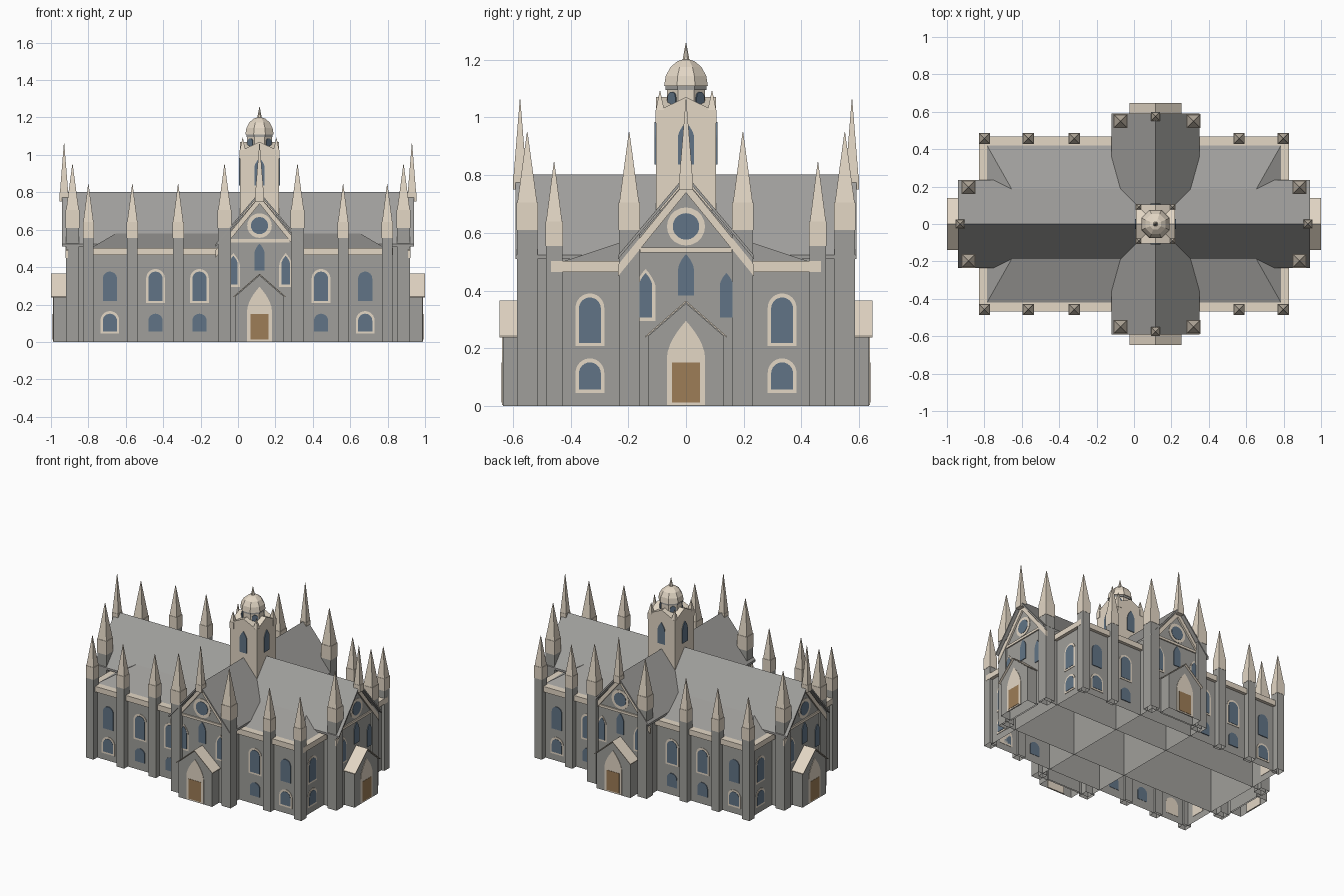
import bpy, bmesh, math
from mathutils import Matrix

cube = bpy.data.objects.get("Cube")
if cube:
    bpy.data.objects.remove(cube)


def material(name, rgb):
    m = bpy.data.materials.new(name)
    m.use_nodes = True
    m.diffuse_color = (*rgb, 1)
    m.node_tree.nodes["Principled BSDF"].inputs["Base Color"].default_value = (*rgb, 1)
    return m


STONE = material("grey stone", (0.35, 0.345, 0.325))
SLATE = material("grey slate", (0.355, 0.35, 0.335))
TRIM = material("pale sandstone", (0.77, 0.68, 0.56))
GLASS = material("blue glass", (0.12, 0.175, 0.24))
WOOD = material("brown wood", (0.34, 0.205, 0.095))
TX = 0.115          # centre of the transept and tower
ORIGIN = (0, 0, 0)  # x, y, angle


def finish(name, bm, mat, place=ORIGIN):
    bmesh.ops.recalc_face_normals(bm, faces=bm.faces)
    # Walls standing on the ground have no floor
    floor = [f for f in bm.faces if all(abs(v.co.z) < 0.0001 for v in f.verts)]
    bmesh.ops.delete(bm, geom=floor, context='FACES_ONLY')
    me = bpy.data.meshes.new(name)
    bm.to_mesh(me)
    bm.free()
    me.materials.append(mat)
    ob = bpy.data.objects.new(name, me)
    x, y, a = place
    ob.matrix_world = Matrix.Translation((x, y, 0)) @ Matrix.Rotation(math.radians(a), 4, 'Z')
    bpy.context.collection.objects.link(ob)
    return ob


def prism(name, pts, y0, y1, mat, place=ORIGIN):
    """Extrude an (x, z) outline from y0 to y1."""
    bm = bmesh.new()
    f = bm.faces.new([bm.verts.new((x, y0, z)) for x, z in pts])
    ext = bmesh.ops.extrude_face_region(bm, geom=[f])["geom"]
    for v in ext:
        if isinstance(v, bmesh.types.BMVert):
            v.co.y = y1
    return finish(name, bm, mat, place)


def frustum(name, x, y, z0, z1, low, high, mat):
    """Block with half sizes low at z0 and high at z1."""
    bm = bmesh.new()
    bmesh.ops.create_cube(bm, size=2)
    for v in bm.verts:
        hx, hy = high if v.co.z > 0 else low
        v.co = (v.co.x * hx, v.co.y * hy, z1 if v.co.z > 0 else z0)
    return finish(name, bm, mat, (x, y, 0))


def box(name, x, y, z0, z1, hx, hy, mat):
    return frustum(name, x, y, z0, z1, (hx, hy), (hx, hy), mat)


def lathe(name, x, y, profile, sides, mat):
    """Stack of regular polygons (radius, z), flat sides facing the axes."""
    bm = bmesh.new()
    rings = []
    for r, z in profile:
        angles = [2 * math.pi * (i + 0.5) / sides for i in range(sides)]
        rings.append([bm.verts.new((r * math.cos(a), r * math.sin(a), z)) for a in angles])
    for a, b in zip(rings, rings[1:]):
        for i in range(sides):
            j = (i + 1) % sides
            bm.faces.new((a[i], a[j], b[j], b[i]))
    bm.faces.new(rings[0])
    bm.faces.new(rings[-1])
    return finish(name, bm, mat, (x, y, 0))


def arch(u, z0, z1, w, pointed):
    """Outline of a round or pointed arch."""
    n = 6
    rise = w * 1.9 if pointed else w
    side = []
    for i in range(n):
        s = i / n
        if pointed:
            side.append((w * (1 - s ** 1.7), rise * s))
        else:
            side.append((w * math.cos(s * math.pi / 2), rise * math.sin(s * math.pi / 2)))
    spring = z1 - rise
    right = [(u + a, spring + b) for a, b in side]
    left = [(u - a, spring + b) for a, b in reversed(side)]
    return [(u - w, z0), (u + w, z0)] + right + [(u, z1)] + left


def window(name, u, z0, z1, w, pointed, framed, place):
    if framed:
        prism(name + "_frame", arch(u, z0, z1, w, pointed), 0.002, -0.003, TRIM, place)
    prism(name + "_glass", arch(u, z0 + 0.012, z1 - 0.014, w - 0.012, pointed), 0.002, -0.005, GLASS, place)


def disc(r, z, n=20):
    return [(r * math.cos(2 * math.pi * i / n), z + r * math.sin(2 * math.pi * i / n)) for i in range(n)]


def chevron(w, apex, eave, t):
    return [(-w, eave), (0, apex), (w, eave), (w, eave - t), (0, apex - t), (-w, eave - t)]


def spire(name, x, y, z0, z1, z2, h):
    """Square block with a tall pyramid."""
    box(name + "_block", x, y, z0, z1, h, h, TRIM)
    frustum(name + "_spire", x, y, z1, z2, (h * .92, h * .92), (0.001, 0.001), TRIM)


def buttress(name, x, y, z0, z1, z2, h):
    box(name + "_shaft", x, y, 0, z0, h * 0.95, h * 0.95, STONE)
    spire(name, x, y, z0, z1, z2, h)


# Aisles with parapet and low hipped roof
box("aisle_walls", 0, 0, 0, 0.47, 0.805, 0.445, STONE)
box("aisle_parapet", 0, 0, 0.465, 0.503, 0.828, 0.467, TRIM)
frustum("aisle_roof", 0, 0, 0.502, 0.582, (0.787, 0.422), (0.65, 0.18), SLATE)

# Nave and transept share one gabled section
GABLE = [(-0.205, 0), (0.205, 0), (0.205, 0.54), (0, 0.78), (-0.205, 0.54)]
for name, cx, half, over, turn in (("nave", 0, 0.91, 0.942, 90), ("transept", TX, 0.557, 0.59, 0)):
    prism(name + "_walls", GABLE, -half, half, STONE, (cx, 0, turn))
    prism(name + "_roof", chevron(0.235, 0.802, 0.523, 0.014), -over, over, SLATE, (cx, 0, turn))

# Gable fronts on all four arms
for side, x, y, turn in (("front", TX, -0.557, 0), ("back", TX, 0.557, 180),
                         ("left", 0.91, 0, 90), ("right", -0.91, 0, -90)):
    p = (x, y, turn)
    prism(side + "_gable_trim", chevron(0.235, 0.779, 0.49, 0.04), 0, -0.012, TRIM, p)
    prism(side + "_string_course", [(-.16, .532), (.16, .532), (.16, .549), (-.16, .549)], 0, -0.008, TRIM, p)
    prism(side + "_rose_frame", disc(0.066, 0.622), 0.002, -0.003, TRIM, p)
    prism(side + "_rose_glass", disc(0.046, 0.622), 0.002, -0.005, GLASS, p)
    window(side + "_centre_lancet", 0, 0.37, 0.54, 0.039, True, False, p)
    window(side + "_lancet_a", -0.14, 0.295, 0.475, 0.035, True, True, p)
    window(side + "_lancet_b", 0.14, 0.295, 0.475, 0.035, True, turn in (0, 180), p)
    # Porch
    porch = [(-0.13, 0), (0.13, 0), (0.13, 0.243), (0, 0.356), (-0.13, 0.243)]
    prism(side + "_porch", porch, 0.01, -0.077, STONE, p)
    prism(side + "_porch_roof", chevron(0.14, 0.365, 0.243, 0.006), 0.01, -0.09, TRIM, p)
    prism(side + "_door_surround", arch(0, 0.003, 0.295, 0.066, True), -0.07, -0.08, TRIM, p)
    prism(side + "_door", [(-.048, .012), (.048, .012), (.048, .15), (-.048, .15)], -0.075, -0.082, WOOD, p)

# Aisle windows
for side, s, turn in (("front", -1, 0), ("back", 1, 180)):
    for x in (-0.685, -0.441, -0.206, 0.444, 0.68):
        p = (x, s * 0.445, turn)
        outer = abs(x) > 0.6
        window(side + "_upper_window", 0, 0.207, 0.39, 0.05, False, not outer, p)
        window(side + "_lower_window", 0, 0.045, 0.165, 0.05, False, outer, p)
for side, s, turn in (("left", 1, 90), ("right", -1, -90)):
    for y in (-0.333, 0.333):
        p = (s * 0.805, y, turn)
        window(side + "_upper_window", 0, 0.207, 0.39, 0.05, False, True, p)
        window(side + "_lower_window", 0, 0.045, 0.165, 0.05, False, True, p)

# Buttresses and pinnacles
for s in (-1, 1):
    for x in (-0.8, -0.565, -0.32, 0.562, 0.798):
        buttress("aisle_buttress", x, s * 0.457, 0.555, 0.64, 0.845, 0.03)
    for t in (-1, 1):
        buttress("nave_buttress", t * 0.885, s * 0.197, 0.61, 0.705, 0.95, 0.037)
        buttress("transept_buttress", 0.123 + t * 0.195, s * 0.55, 0.61, 0.705, 0.95, 0.037)
    spire("nave_gable_pinnacle", s * 0.93, 0, 0.75, 0.8, 1.062, 0.024)
    spire("transept_gable_pinnacle", TX, s * 0.575, 0.75, 0.8, 1.062, 0.024)

# Crossing tower with a small gable on each face
tower = [(-0.104, 0.5), (0.104, 0.5), (0.104, 1.02), (0, 1.07), (-0.104, 1.02)]
for turn in (0, 90):
    prism("tower", tower, -0.104, 0.104, TRIM, (TX, 0, turn))
for k in range(4):
    a = math.radians(k * 90)
    p = (TX + 0.104 * math.sin(a), -0.104 * math.cos(a), k * 90)
    window("tower_window", 0, 0.825, 0.998, 0.04, True, False, p)
for s in (-1, 1):
    for t in (-1, 1):
        spire("tower_pinnacle", TX + s * 0.09, t * 0.09, 0.98, 1.025, 1.092, 0.016)

# Octagonal lantern with windows on the diagonal sides, dome and finial
lathe("lantern_drum", TX, 0, [(0.072, 1.0), (0.072, 1.1)], 8, TRIM)
for k in range(4):
    a = math.radians(45 + k * 90)
    r = 0.072 * math.cos(math.pi / 8)
    p = (TX + r * math.sin(a), -r * math.cos(a), 45 + k * 90)
    window("lantern_window", 0, 1.02, 1.102, 0.031, False, False, p)
lathe("lantern_cornice", TX, 0, [(0.076, 1.095), (0.076, 1.11)], 8, SLATE)
dome = [(0.082 * math.cos(math.radians(t)), 1.108 + 0.094 * math.sin(math.radians(t))) for t in (0, 22, 45, 67, 84)]
lathe("dome", TX, 0, dome, 8, TRIM)
lathe("finial", TX, 0, [(0.014, 1.19), (0.011, 1.21), (0.001, 1.257)], 8, TRIM)
